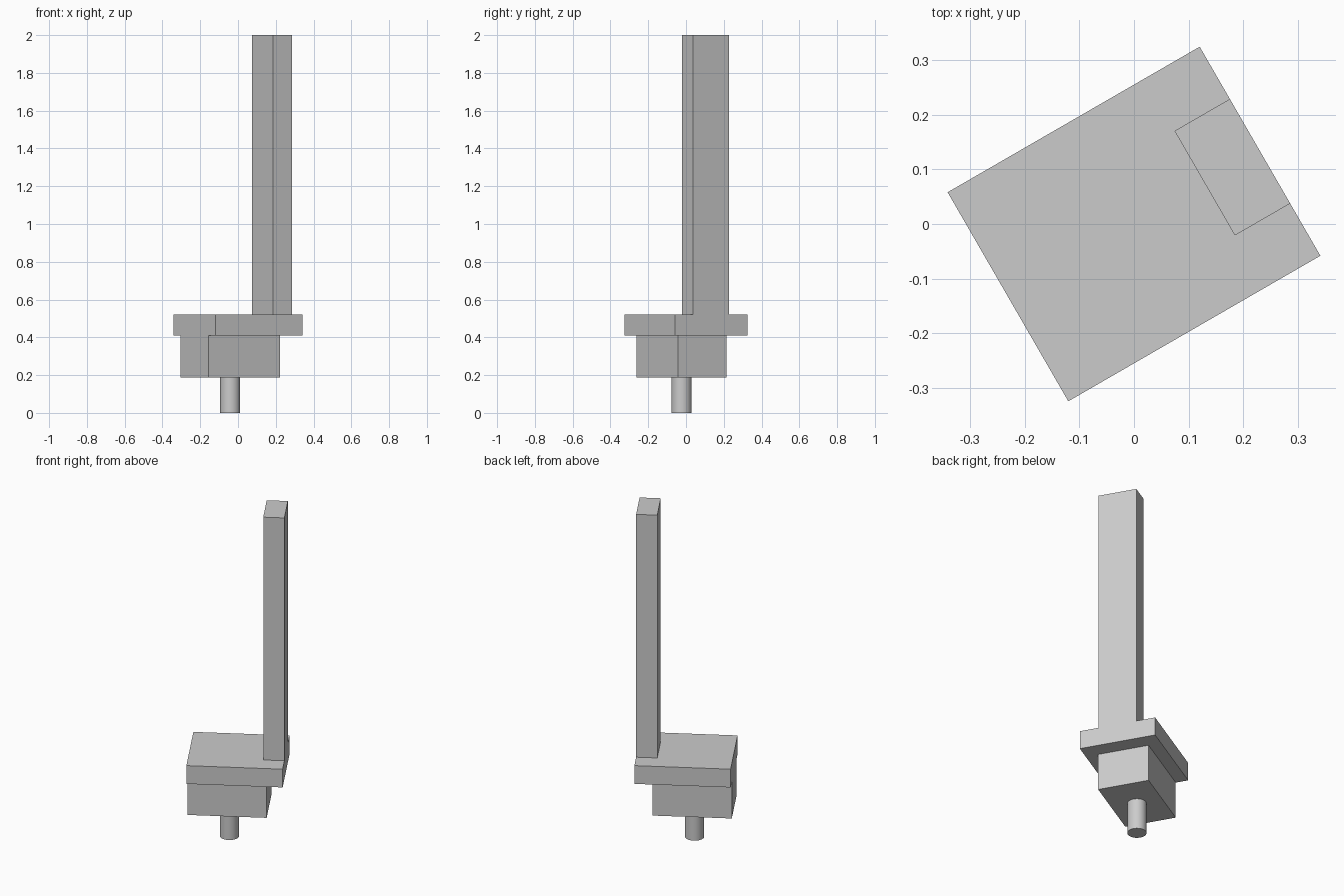
import bpy
from math import radians
from mathutils import Matrix

cube = bpy.data.objects.get("Cube")
if cube:
    bpy.data.objects.remove(cube)

# Single plain grey
grey = bpy.data.materials.new("light grey")
grey.use_nodes = True
colour = (0.6, 0.6, 0.6, 1)
grey.diffuse_color = colour
grey.node_tree.nodes["Principled BSDF"].inputs["Base Color"].default_value = colour

# The whole assembly is turned about the vertical axis
TURN = Matrix.Rotation(radians(30), 4, "Z")
PLATE_LENGTH, PLATE_WIDTH = 0.533, 0.442
Z_PEG, Z_BLOCK, Z_PLATE, Z_TOP = 0.188, 0.411, 0.522, 2.0


def place(name, offset, z0, z1):
    ob = bpy.context.object
    ob.name = ob.data.name = name
    ob.matrix_world = TURN @ Matrix.Translation((offset, 0, (z0 + z1) / 2))
    ob.data.materials.append(grey)
    return ob


def box(name, length, width, offset, z0, z1):
    bpy.ops.mesh.primitive_cube_add(size=1)
    ob = place(name, offset, z0, z1)
    ob.data.transform(Matrix.Diagonal((length, width, z1 - z0, 1)))


# Post flush with one end of the plate, block flush with the other
post_length, block_length = 0.117, 0.438
post_offset = (PLATE_LENGTH - post_length) / 2
block_offset = (block_length - PLATE_LENGTH) / 2

box("base_plate", PLATE_LENGTH, PLATE_WIDTH, 0, Z_BLOCK, Z_PLATE)
box("upright_post", post_length, 0.221, post_offset, Z_PLATE, Z_TOP)
box("lower_block", block_length, 0.296, block_offset, Z_PEG, Z_BLOCK)

# Round peg under the middle of the block
bpy.ops.mesh.primitive_cylinder_add(vertices=48, radius=0.053, depth=Z_PEG)
place("bottom_peg", block_offset, 0, Z_PEG)
bpy.ops.object.shade_smooth_by_angle(angle=radians(30))
